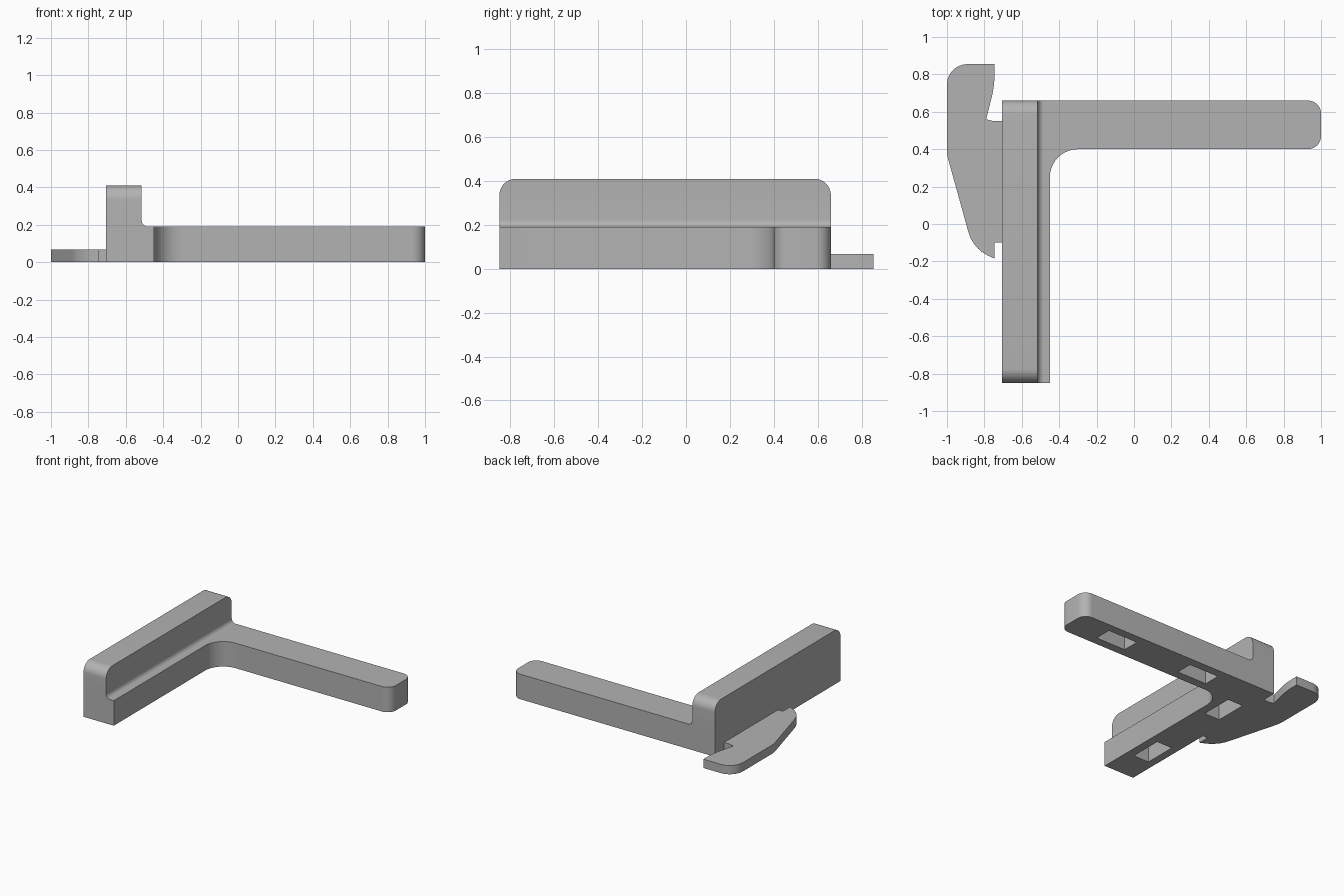
import bpy, bmesh, math
from mathutils import Vector

cube = bpy.data.objects.get("Cube")
if cube:
    bpy.data.objects.remove(cube, do_unlink=True)

grey = bpy.data.materials.new("plain_grey")
grey.use_nodes = True
colour = (0.45, 0.45, 0.45, 1)
grey.diffuse_color = colour
grey.node_tree.nodes["Principled BSDF"].inputs["Base Color"].default_value = colour


def rounded(corners, steps=10):
    """Turn (u, v, radius) corners into an outline with filleted corners."""
    out = []
    for i, (u, v, r) in enumerate(corners):
        p = Vector((u, v))
        if r == 0:
            out.append(p)
            continue
        a = (Vector(corners[i - 1][:2]) - p).normalized()
        b = (Vector(corners[(i + 1) % len(corners)][:2]) - p).normalized()
        half = a.angle(b) / 2
        centre = p + (a + b).normalized() * r / math.sin(half)
        start = p + a * r / math.tan(half) - centre
        end = p + b * r / math.tan(half) - centre
        sweep = math.pi - 2 * half
        for k in range(steps + 1):
            t = k / steps
            out.append(centre + (start * math.sin((1 - t) * sweep)
                                 + end * math.sin(t * sweep)) / math.sin(sweep))
    return out


def prism(name, outline, place, depth, bevel_rule=None, radius=0):
    """Extrude an outline, placed in space by a function, along a vector."""
    bm = bmesh.new()
    face = bm.faces.new([bm.verts.new(place(*p)) for p in outline])
    ext = bmesh.ops.extrude_face_region(bm, geom=[face], use_keep_orig=True)
    moved = [g for g in ext["geom"] if isinstance(g, bmesh.types.BMVert)]
    bmesh.ops.translate(bm, verts=moved, vec=depth)
    if bevel_rule:
        edges = [e for e in bm.edges if all(bevel_rule(v.co) for v in e.verts)
                 and abs(e.verts[0].co.y - e.verts[1].co.y) < 0.01]
        bmesh.ops.bevel(bm, geom=edges, offset=radius, segments=10,
                        profile=0.5, affect='EDGES')
    bmesh.ops.recalc_face_normals(bm, faces=bm.faces)
    mesh = bpy.data.meshes.new(name)
    bm.to_mesh(mesh)
    bm.free()
    mesh.materials.append(grey)
    obj = bpy.data.objects.new(name, mesh)
    bpy.context.collection.objects.link(obj)
    return obj


def activate(obj):
    bpy.ops.object.select_all(action='DESELECT')
    obj.select_set(True)
    bpy.context.view_layer.objects.active = obj


def flat(x, y):
    return (x, y, 0)


BACK, FRONT, LEFT = 0.66, -0.85, -0.705
DECK, TOP = 0.19, 0.41

# L-shaped base with rounded arm end and filleted inner corner
base = prism("angle_base", rounded([
    (LEFT, FRONT, 0), (-0.45, FRONT, 0), (-0.45, 0.4, 0.15),
    (1, 0.4, 0.07), (1, BACK, 0.07), (LEFT, BACK, 0)]), flat, (0, 0, DECK))

# Four pockets in the underside, two along each arm
pockets = [(0.6, 0.53, 0.125, 0.065), (-0.13, 0.53, 0.125, 0.065),
           (-0.58, 0.27, 0.065, 0.125), (-0.58, -0.49, 0.065, 0.125)]
for x, y, w, d in pockets:
    cutter = prism("pocket_cutter", [(x - w, y - d), (x + w, y - d), (x + w, y + d), (x - w, y + d)],
                   lambda u, v: (u, v, -0.05), (0, 0, 0.18))
    cutter.hide_render = True
    mod = base.modifiers.new("pocket", 'BOOLEAN')
    mod.operation = 'DIFFERENCE'
    mod.solver = 'EXACT'
    mod.object = cutter
    activate(base)
    bpy.ops.object.modifier_apply(modifier=mod.name)
    bpy.data.objects.remove(cutter, do_unlink=True)

# Upright fence with a filleted foot and rounded top ends
fence = prism("upright_fence", rounded([
    (LEFT, DECK, 0), (-0.48, DECK, 0), (-0.515, DECK, 0.034),
    (-0.515, TOP, 0), (LEFT, TOP, 0)]),
    lambda x, z: (x, FRONT, z), (0, BACK - FRONT, 0),
    lambda co: co.z > TOP - 0.01, 0.075)

# Thin hook plate beside the fence
hook = prism("hook_plate", rounded([
    (LEFT, -0.1, 0), (-0.745, -0.1, 0), (-0.745, -0.185, 0),
    (-0.86, -0.135, 0.2), (-1, 0.37, 0.2), (-1, 0.855, 0.11),
    (-0.745, 0.855, 0), (-0.745, 0.74, 0.6), (-0.79, 0.56, 0),
    (-0.75, 0.55, 0), (LEFT, 0.55, 0)]), flat, (0, 0, 0.067))

for obj in (base, fence, hook):
    activate(obj)
    bpy.ops.object.shade_smooth_by_angle(angle=math.radians(30))
